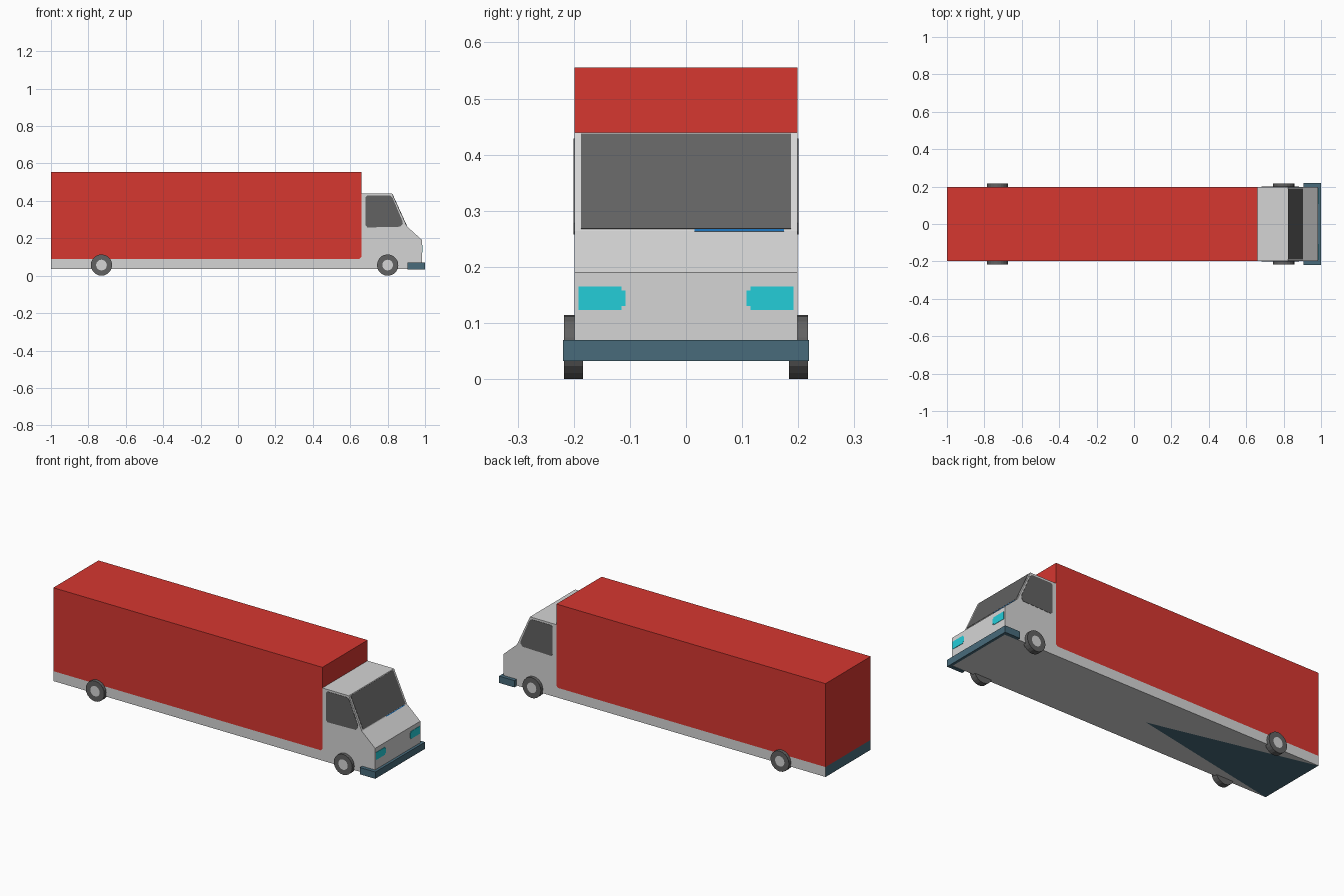
import bpy, bmesh, math
from mathutils import Matrix

if "Cube" in bpy.data.objects:
    bpy.data.objects.remove(bpy.data.objects["Cube"])


def srgb(c):
    c /= 255
    return c / 12.92 if c <= 0.04045 else ((c + 0.055) / 1.055) ** 2.4


def material(name, r, g, b):
    m = bpy.data.materials.new(name)
    m.diffuse_color = (srgb(r), srgb(g), srgb(b), 1)
    m.use_nodes = True
    m.node_tree.nodes["Principled BSDF"].inputs["Base Color"].default_value = m.diffuse_color
    return m


RED = material("cargo red", 214, 55, 48)
GREY = material("body light grey", 213, 213, 213)
DARK = material("glass and tyre dark grey", 98, 98, 98)
SLATE = material("bumper slate blue", 72, 107, 123)
CYAN = material("headlight cyan", 36, 205, 217)
BLUE = material("trim blue", 38, 140, 225)


def finish(name, bm, mats):
    me = bpy.data.meshes.new(name)
    bm.to_mesh(me)
    bm.free()
    for m in mats:
        me.materials.append(m)
    ob = bpy.data.objects.new(name, me)
    bpy.context.collection.objects.link(ob)
    return ob


def prism(name, pts, y0, y1, mats, skip=(), second=()):
    """Extrude a counter-clockwise x-z profile along y.
    skip: hidden edges left open; second: edges using the second material."""
    bm = bmesh.new()
    a = [bm.verts.new((x, y0, z)) for x, z in pts]
    b = [bm.verts.new((x, y1, z)) for x, z in pts]
    bm.faces.new(a)
    bm.faces.new(b[::-1])
    n = len(pts)
    for i in range(n):
        if i in skip:
            continue
        j = (i + 1) % n
        f = bm.faces.new((a[i], b[i], b[j], a[j]))
        f.material_index = 1 if i in second else 0
    return finish(name, bm, mats)


def box(name, x0, x1, y0, y1, z0, z1, mat):
    return prism(name, [(x0, z0), (x1, z0), (x1, z1), (x0, z1)], y0, y1, [mat])


W = 0.199  # half width of the body

# Cargo box, open where it joins the chassis and cab
prism("cargo_box", [(-1, .09), (.65, .09), (.66, .10), (.66, .44), (.66, .555), (-1, .555)],
      -W, W, [RED], skip=(0, 1, 2))

# Chassis and cab in one profile, slate rear end
prism("chassis_and_cab",
      [(-1, .035), (.985, .035), (.985, .19), (.903, .264), (.823, .44),
       (.66, .44), (.66, .10), (.65, .09), (-1, .09)],
      -W, W, [GREY, SLATE], skip=(5, 6, 7), second=(8,))

# Painted triangle on the underside, towards the rear
bm = bmesh.new()
bm.faces.new([bm.verts.new(p) for p in ((-1, -W, .0345), (-1, W, .0345), (-.09, -.016, .0345))])
finish("underside_panel", bm, [SLATE])


# Plates lying on the sloping front of the cab
def slope_plate(name, z0, z1, y0, y1, mat):
    def at(z, off):
        t = (z - .264) / .176
        return (.903 - .08 * t + .91 * off, z + .41 * off)
    prism(name, [at(z0, 0), at(z0, .0015), at(z1, .0015), at(z1, 0)], y0, y1, [mat])


slope_plate("windscreen", .268, .437, -.187, .187, DARK)
slope_plate("windscreen_trim", .263, .267, .015, .175, BLUE)

# Parts on both sides
window = [(.683, .268), (.692, .258), (.868, .262), (.881, .278), (.878, .295),
          (.826, .418), (.814, .429), (.692, .429), (.683, .420)]
for side, s in (("right", -1), ("left", 1)):
    def span(p, q):
        return sorted((s * p, s * q))

    prism(side + "_side_window", window, *span(W, W + .0015), [DARK])
    box(side + "_headlight", .985, .987, *span(.115, .192), .123, .165, CYAN)
    box(side + "_headlight_tip", .985, .987, *span(.108, .115), .13, .158, CYAN)
    box(side + "_bumper_end", .905, .985, *span(W, .219), .032, .07, SLATE)

    # Wheels with a light hub inset in the outer face
    for end, x in (("rear", -.73), ("front", .80)):
        bm = bmesh.new()
        bmesh.ops.create_cone(bm, cap_ends=True, segments=20, radius1=.057,
                              radius2=.057, depth=.033)
        bmesh.ops.transform(bm, verts=bm.verts, matrix=Matrix.Translation((x, s * .2005, .057))
                            @ Matrix.Rotation(math.pi / 2, 4, 'X'))
        bm.normal_update()
        cap = [f for f in bm.faces if f.normal.y * s > .9]
        bmesh.ops.inset_region(bm, faces=cap, thickness=.028, use_even_offset=True)
        cap[0].material_index = 1
        finish(f"{side}_{end}_wheel", bm, [DARK, GREY])

# Front bumper bar
box("front_bumper", .985, 1, -.219, .219, .032, .07, SLATE)
